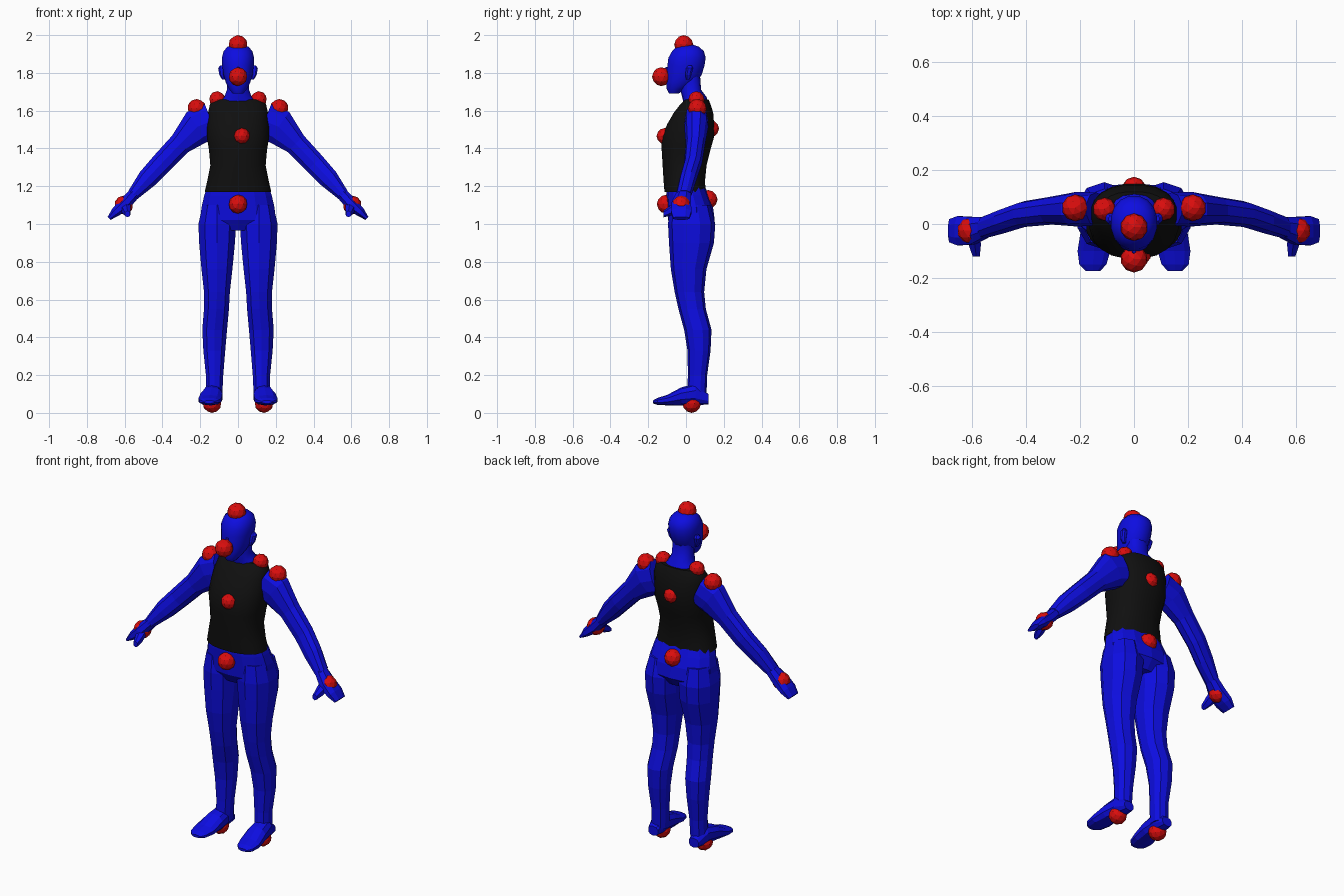
import bpy, bmesh, math
from mathutils import Vector

if "Cube" in bpy.data.objects:
    bpy.data.objects.remove(bpy.data.objects["Cube"])


def material(name, colour):
    mat = bpy.data.materials.new(name)
    mat.use_nodes = True
    mat.diffuse_color = (*colour, 1)
    mat.node_tree.nodes["Principled BSDF"].inputs["Base Color"].default_value = (*colour, 1)
    return mat


BLUE = material("blue skin", (0.004, 0.004, 0.75))
BLACK = material("black shirt", (0.005, 0.005, 0.005))
RED = material("red marker", (0.7, 0.004, 0.004))


def finish(bm, name, mat, mirror=False, smooth=False):
    """Turn a bmesh into an object, optionally mirrored left to right."""
    bmesh.ops.recalc_face_normals(bm, faces=bm.faces[:])
    mesh = bpy.data.meshes.new(name)
    bm.to_mesh(mesh)
    bm.free()
    mesh.materials.append(mat)
    obj = bpy.data.objects.new(name, mesh)
    bpy.context.scene.collection.objects.link(obj)
    if mirror:
        obj.modifiers.new("Mirror", "MIRROR").use_mirror_merge = False
    if smooth:
        bpy.ops.object.select_all(action="DESELECT")
        obj.select_set(True)
        bpy.context.view_layer.objects.active = obj
        bpy.ops.object.shade_smooth_by_angle(angle=math.radians(35))
    return obj


def loft(name, rings, mat, sides, squareness=0.88, **options):
    """Skin rings given as (centre, half-width vector, half-depth vector)."""
    bm = bmesh.new()
    loops = []
    for centre, u, v in rings:
        loop = []
        for i in range(sides):
            a = math.tau * (i + 0.5) / sides
            c, s = math.cos(a), math.sin(a)
            c = math.copysign(abs(c) ** squareness, c)
            s = math.copysign(abs(s) ** squareness, s)
            loop.append(bm.verts.new(centre + u * c + v * s))
        loops.append(loop)
    for low, high in zip(loops, loops[1:]):
        for i in range(sides):
            j = (i + 1) % sides
            bm.faces.new((low[i], low[j], high[j], high[i]))
    bm.faces.new(loops[0])
    bm.faces.new(loops[-1])
    return finish(bm, name, mat, **options)


def level(z, x0, x1, y0, y1):
    """Horizontal ring from its extents."""
    return (Vector(((x0 + x1) / 2, (y0 + y1) / 2, z)),
            Vector(((x1 - x0) / 2, 0, 0)), Vector((0, (y1 - y0) / 2, 0)))


def upright(y, x0, x1, z0, z1):
    """Ring facing the front, from its extents."""
    return (Vector(((x0 + x1) / 2, y, (z0 + z1) / 2)),
            Vector(((x1 - x0) / 2, 0, 0)), Vector((0, 0, (z1 - z0) / 2)))


def centred(profile):
    return [level(z, -w, w, y0, y1) for z, w, y0, y1 in profile]


def swept(path):
    """Rings square to a path of (x, y, z, half thickness, half depth)."""
    points = [Vector(p[:3]) for p in path]
    rings = []
    for i, p in enumerate(path):
        along = points[min(i + 1, len(path) - 1)] - points[max(i - 1, 0)]
        across = Vector((along.z, 0, -along.x)).normalized()
        rings.append((points[i], across * p[3], Vector((0, p[4], 0))))
    return rings


# Torso with sleeveless shirt
loft("shirt", centred([
    (1.17, .178, -.115, .105), (1.23, .164, -.12, .102), (1.31, .148, -.125, .11),
    (1.39, .155, -.13, .13), (1.46, .167, -.13, .15), (1.53, .165, -.1, .15),
    (1.59, .16, -.065, .145), (1.635, .15, -.03, .13), (1.66, .12, -.005, .12)]),
    BLACK, 20, smooth=True)

# Hips and legs
loft("hips", centred([
    (1.21, .163, -.105, .096), (1.15, .183, -.104, .12), (1.09, .197, -.1, .143),
    (1.02, .205, -.095, .152), (.965, .12, -.06, .11)]), BLUE, 14)
loft("leg", [level(*r) for r in [
    (1.1, .03, .19, -.085, .13), (1.0, .006, .214, -.095, .155),
    (.9, .012, .21, -.09, .148), (.76, .026, .197, -.08, .108),
    (.64, .04, .183, -.06, .096), (.55, .045, .183, -.04, .105),
    (.44, .055, .192, -.01, .135), (.33, .065, .186, .008, .13),
    (.2, .076, .172, .01, .112), (.08, .082, .172, .005, .108)]],
    BLUE, 10, mirror=True)

# Feet
loft("foot", [upright(*r) for r in [
    (.118, .1, .165, .045, .1), (.05, .085, .185, .04, .155),
    (-.025, .08, .2, .04, .135), (-.1, .085, .212, .04, .095),
    (-.15, .1, .205, .042, .08), (-.175, .125, .18, .05, .066)]],
    BLUE, 10, mirror=True)

# Arms, hands and thumbs
loft("arm", swept([
    (.14, .055, 1.545, .1, .062), (.215, .055, 1.515, .1, .064),
    (.305, .05, 1.425, .064, .052), (.405, .037, 1.32, .06, .048),
    (.48, .012, 1.24, .055, .046), (.555, -.012, 1.155, .034, .042)]),
    BLUE, 10, mirror=True)
loft("hand", swept([
    (.54, -.01, 1.17, .032, .038), (.6, -.025, 1.105, .036, .055),
    (.648, -.025, 1.063, .027, .058), (.682, -.025, 1.03, .012, .046)]),
    BLUE, 8, mirror=True)
loft("thumb", [upright(*r) for r in [
    (-.04, .565, .63, 1.07, 1.13), (-.08, .565, .615, 1.045, 1.1),
    (-.12, .57, .6, 1.035, 1.07)]], BLUE, 6, mirror=True)

# Neck and head
loft("neck", centred([
    (1.63, .11, -.01, .115), (1.67, .075, -.02, .11), (1.71, .06, -.03, .08),
    (1.78, .06, -.03, .075)]), BLUE, 14, smooth=True)
loft("head", centred([
    (1.69, .028, -.09, -.04), (1.715, .048, -.103, .0), (1.75, .066, -.105, .055),
    (1.79, .078, -.105, .085), (1.84, .085, -.1, .1), (1.88, .087, -.095, .106),
    (1.915, .078, -.075, .096), (1.938, .057, -.05, .07), (1.95, .025, -.02, .035)]),
    BLUE, 16, .95, smooth=True)
loft("nose", [level(*r) for r in [
    (1.77, -.016, .016, -.125, -.08), (1.785, -.014, .014, -.128, -.08),
    (1.83, -.007, .007, -.108, -.08)]], BLUE, 6)
loft("ear", [level(*r) for r in [
    (1.765, .068, .085, .0, .02), (1.79, .07, .1, -.005, .03),
    (1.825, .07, .106, .0, .04), (1.84, .075, .095, .01, .03)]],
    BLUE, 8, mirror=True)

# Faceted markers: name, position, radius, mirrored
for name, place, radius, paired in [
        ("crown", (0, -.012, 1.949), .051, False),
        ("mouth", (0, -.13, 1.78), .05, False),
        ("chest", (.02, -.113, 1.465), .043, False),
        ("upper_back", (0, .13, 1.505), .045, False),
        ("front_hip", (0, -.105, 1.105), .05, False),
        ("back_hip", (0, .117, 1.13), .05, False),
        ("collar", (.11, .055, 1.66), .043, True),
        ("shoulder", (.218, .06, 1.612), .05, True),
        ("wrist", (.605, -.025, 1.1), .05, True),
        ("sole", (.138, .03, .05), .05, True)]:
    bm = bmesh.new()
    bmesh.ops.create_icosphere(bm, subdivisions=2, radius=radius)
    bmesh.ops.translate(bm, verts=bm.verts[:], vec=place)
    finish(bm, name + "_marker", RED, mirror=paired)
